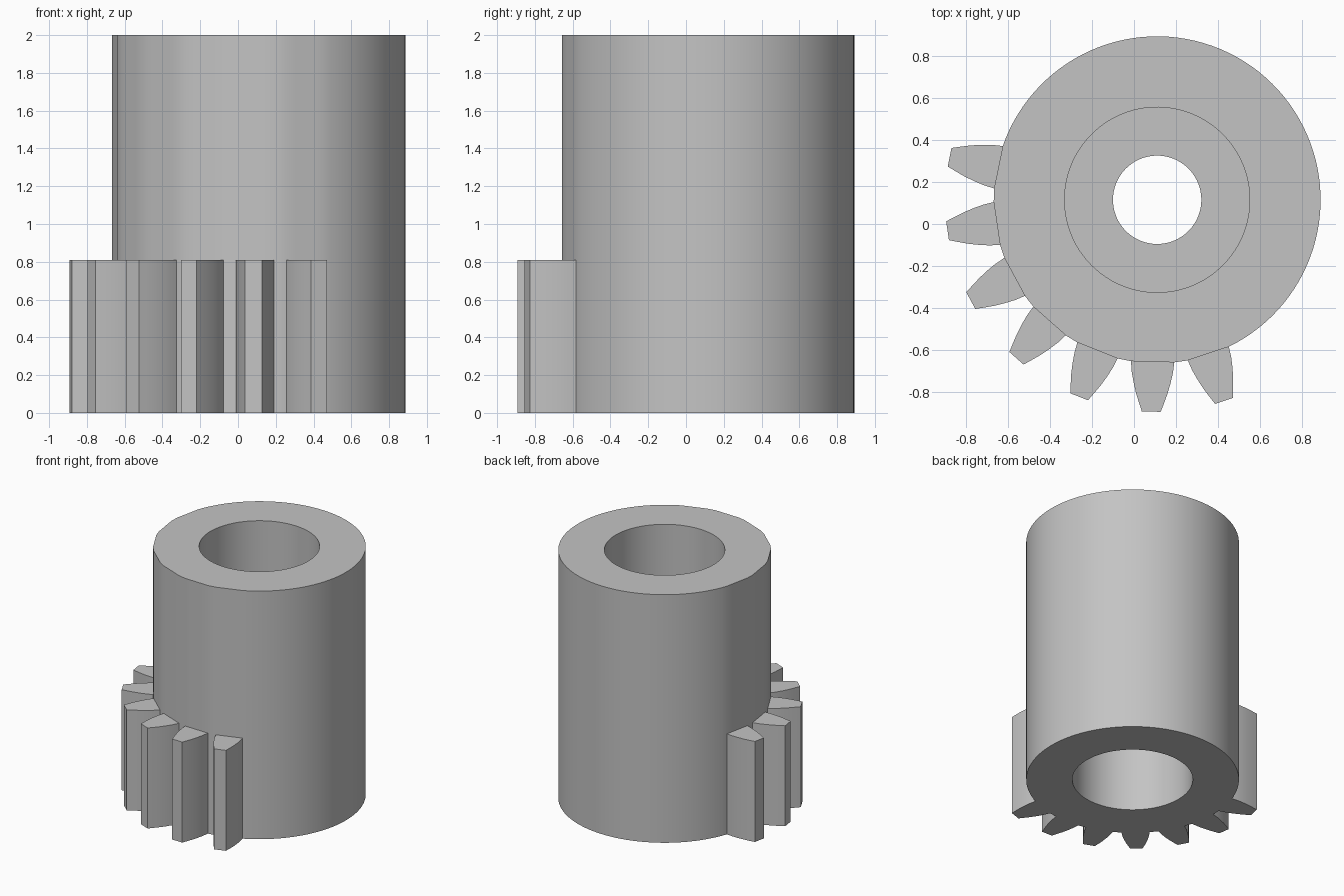
import bpy, bmesh
from math import radians, cos, sin, tan
from mathutils import Matrix, Vector

if "Cube" in bpy.data.objects:
    bpy.data.objects.remove(bpy.data.objects["Cube"], do_unlink=True)

CENTRE = Vector((0.11, 0.115, 0))
HEIGHT, GEAR_HEIGHT = 2.0, 0.81
OUTER, BORE, HOLE = 0.777, 0.44, 0.21
WEB_LOW, WEB_HIGH = 0.7, 1.3
PITCH, HALF_BASE = 20, 7.6          # degrees
TOOTH_ANGLES = [168.4 + PITCH * i for i in range(7)]

grey = bpy.data.materials.new("plain grey")
grey.use_nodes = True
colour = (0.55, 0.55, 0.55, 1)
grey.diffuse_color = colour
grey.node_tree.nodes["Principled BSDF"].inputs["Base Color"].default_value = colour


def finish(bm, name):
    bmesh.ops.recalc_face_normals(bm, faces=bm.faces)
    mesh = bpy.data.meshes.new(name)
    bm.to_mesh(mesh)
    bm.free()
    mesh.materials.append(grey)
    obj = bpy.data.objects.new(name, mesh)
    obj.location = CENTRE
    bpy.context.collection.objects.link(obj)
    bpy.ops.object.select_all(action="DESELECT")
    obj.select_set(True)
    bpy.context.view_layer.objects.active = obj
    bpy.ops.object.shade_smooth_by_angle(angle=radians(30))
    return obj


# Outline of the sleeve: flats under the teeth, a true arc elsewhere
flat = OUTER * cos(radians(HALF_BASE))
outline = []
for a in TOOTH_ANGLES:
    for k in range(-2, 3):
        d = HALF_BASE * k / 2
        outline.append((radians(a + d), flat / cos(radians(d))))
start = TOOTH_ANGLES[-1] + HALF_BASE
end = TOOTH_ANGLES[0] - HALF_BASE + 360
STEPS = 72
for i in range(1, STEPS):
    outline.append((radians(start + (end - start) * i / STEPS), OUTER))

# Sleeve with a pocket at each end and a pierced web between them
section = [(None, 0), (None, HEIGHT), (BORE, HEIGHT), (BORE, WEB_HIGH),
           (HOLE, WEB_HIGH), (HOLE, WEB_LOW), (BORE, WEB_LOW), (BORE, 0)]
bm = bmesh.new()
columns = [[bm.verts.new(((r or edge) * cos(a), (r or edge) * sin(a), z))
            for r, z in section] for a, edge in outline]
for i, col in enumerate(columns):
    prev = columns[i - 1]
    for j in range(len(section)):
        bm.faces.new((prev[j - 1], col[j - 1], col[j], prev[j]))
finish(bm, "sleeve")

# Gear teeth: half widths along the radius, extruded upwards
flank = [(flat, flat * tan(radians(HALF_BASE))), (0.82, 0.098), (0.87, 0.088),
         (0.92, 0.075), (0.965, 0.06), (1.007, 0.045)]
profile = flank + [(r, -w) for r, w in reversed(flank)]
for n, a in enumerate(TOOTH_ANGLES, 1):
    bm = bmesh.new()
    base = bm.faces.new([bm.verts.new((r, w, 0)) for r, w in profile])
    top = bmesh.ops.extrude_face_region(bm, geom=[base])["geom"]
    bmesh.ops.translate(bm, vec=(0, 0, GEAR_HEIGHT),
                        verts=[v for v in top if isinstance(v, bmesh.types.BMVert)])
    bmesh.ops.rotate(bm, verts=bm.verts, cent=(0, 0, 0),
                     matrix=Matrix.Rotation(radians(a), 3, "Z"))
    finish(bm, f"gear_tooth_{n}")
